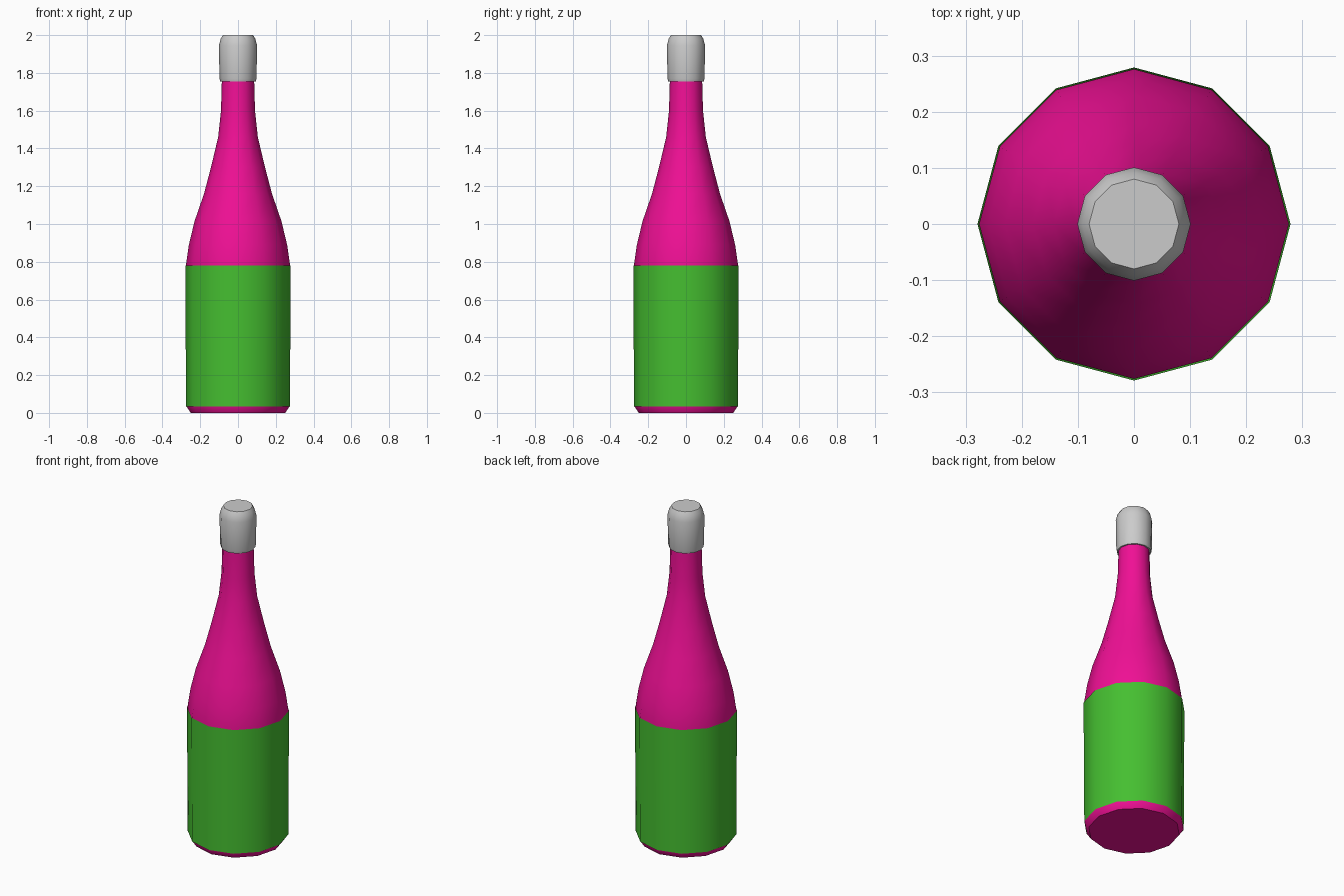
import bpy, bmesh
from math import cos, sin, pi, radians

if "Cube" in bpy.data.objects:
    bpy.data.objects.remove(bpy.data.objects["Cube"])

SIDES = 12


def lathe(name, profile, color=None, cap_bottom=True, cap_top=True):
    """Revolve (radius, z) points into a 12-sided solid."""
    bm = bmesh.new()
    rings = [[bm.verts.new((r * cos(2 * pi * i / SIDES), r * sin(2 * pi * i / SIDES), z))
              for i in range(SIDES)] for r, z in profile]
    for low, high in zip(rings, rings[1:]):
        for i in range(SIDES):
            j = (i + 1) % SIDES
            bm.faces.new((low[i], low[j], high[j], high[i]))
    if cap_bottom:
        bm.faces.new(rings[0][::-1])
    if cap_top:
        bm.faces.new(rings[-1])
    mesh = bpy.data.meshes.new(name)
    bm.to_mesh(mesh)
    bm.free()
    obj = bpy.data.objects.new(name, mesh)
    bpy.context.collection.objects.link(obj)
    if color:
        mat = bpy.data.materials.new(name + "_color")
        mat.diffuse_color = color
        mat.use_nodes = True
        mat.node_tree.nodes["Principled BSDF"].inputs["Base Color"].default_value = mat.diffuse_color
        mesh.materials.append(mat)
    bpy.ops.object.select_all(action='DESELECT')
    obj.select_set(True)
    bpy.context.view_layer.objects.active = obj
    bpy.ops.object.shade_smooth_by_angle(angle=radians(50))
    return obj


# Glass body with sloping shoulder and slim neck
lathe("bottle_glass",
      [(0.25, 0.0), (0.273, 0.035), (0.276, 0.78), (0.26, 0.89), (0.23, 1.015),
       (0.18, 1.16), (0.143, 1.3), (0.105, 1.46), (0.09, 1.6), (0.085, 1.78)],
      (0.87, 0.005, 0.30, 1))

# Label sleeve wrapped around the body
lathe("label", [(0.275, 0.035), (0.279, 0.78)], (0.06, 0.52, 0.03, 1),
      cap_bottom=False, cap_top=False)

# Foil cap with a chamfered top
lathe("foil_cap",
      [(0.094, 1.755), (0.098, 1.77), (0.101, 1.945), (0.092, 1.98), (0.08, 2.0)])
